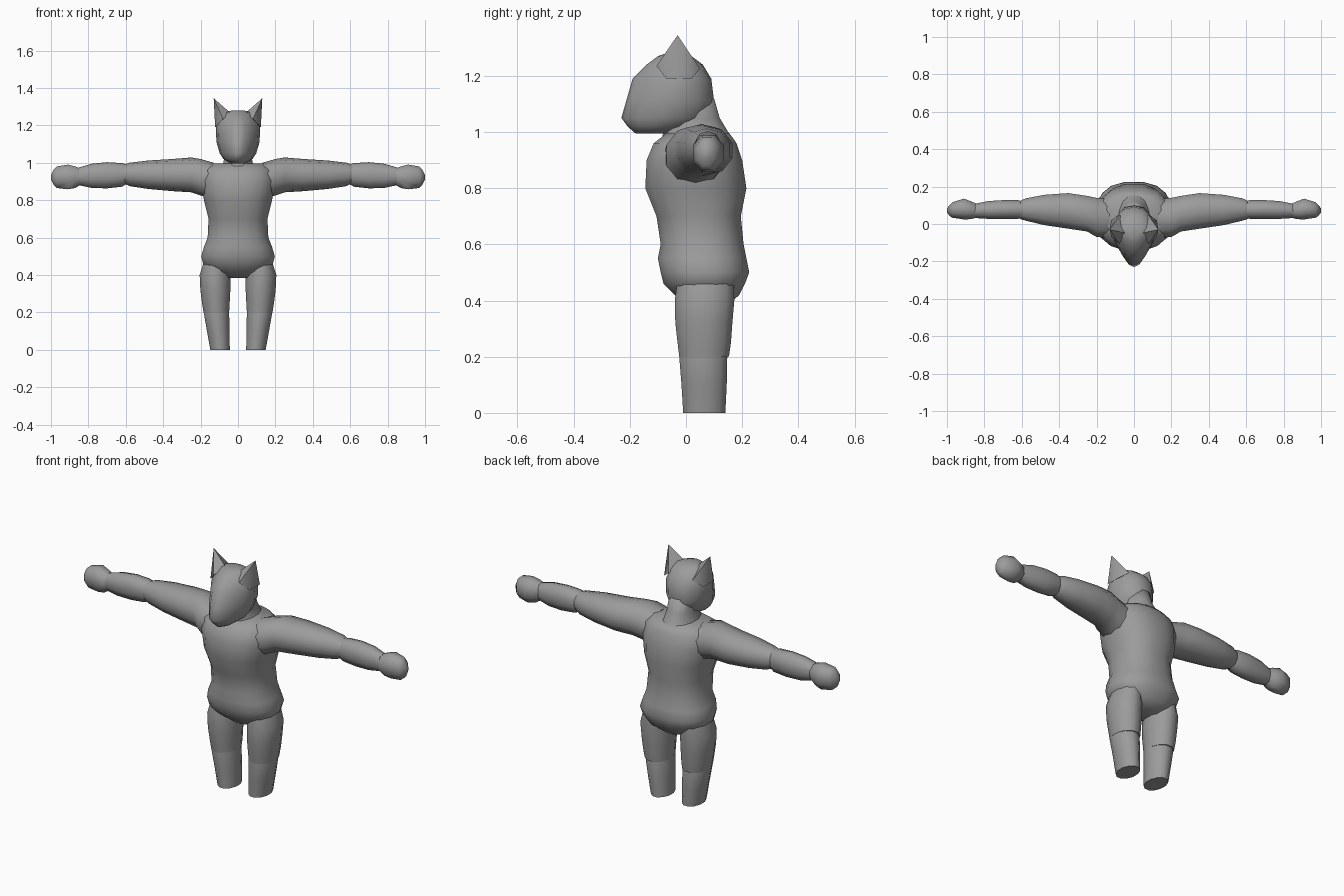
import bpy, bmesh, math
from mathutils import Vector

grey = bpy.data.materials.new("fur grey")
grey.diffuse_color = (0.33, 0.33, 0.33, 1)


def finish(name, bm, angle=50):
    bmesh.ops.recalc_face_normals(bm, faces=bm.faces)
    me = bpy.data.meshes.new(name)
    bm.to_mesh(me)
    bm.free()
    ob = bpy.data.objects.new(name, me)
    bpy.context.collection.objects.link(ob)
    me.materials.append(grey)
    bpy.ops.object.select_all(action='DESELECT')
    ob.select_set(True)
    bpy.context.view_layer.objects.active = ob
    bpy.ops.object.shade_smooth_by_angle(angle=math.radians(angle))
    return ob


def loft(name, rings, axis='Z', n=12, power=1.0, taper=0.0, side=1, angle=50):
    """Rings: position on the axis, then min and max of each cross direction."""
    bm = bmesh.new()
    loops = []
    for p, a0, a1, b0, b1 in rings:
        loop = []
        for i in range(n):
            t = 2 * math.pi * (i + 0.5) / n
            c, s = math.cos(t), math.sin(t)
            c = math.copysign(abs(c) ** power, c)
            s = math.copysign(abs(s) ** power, s) / math.cos(math.pi / n) ** power
            w = 1 + taper * s if s < 0 else 1
            a = (a0 + a1) / 2 + (a1 - a0) / 2 * c * w
            b = (b0 + b1) / 2 + (b1 - b0) / 2 * max(-1, min(1, s))
            co = (a, b, p) if axis == 'Z' else (p, a, b)
            loop.append(bm.verts.new((co[0] * side, co[1], co[2])))
        loops.append(loop)
    for l0, l1 in zip(loops, loops[1:]):
        for i in range(n):
            j = (i + 1) % n
            bm.faces.new((l0[i], l0[j], l1[j], l1[i]))
    bm.faces.new(loops[0])
    bm.faces.new(loops[-1])
    return finish(name, bm, angle)


def body_rings(rows):
    return [(z, -w, w, f, b) for z, w, f, b in rows]


# Torso from crotch to shoulders
loft("torso", body_rings([
    (0.385, 0.07, 0.0, 0.15), (0.42, 0.15, -0.04, 0.19), (0.46, 0.19, -0.08, 0.21),
    (0.50, 0.20, -0.09, 0.225), (0.55, 0.185, -0.10, 0.215), (0.60, 0.165, -0.09, 0.205),
    (0.70, 0.16, -0.105, 0.195), (0.80, 0.185, -0.145, 0.215), (0.90, 0.205, -0.14, 0.20),
    (0.96, 0.195, -0.115, 0.18), (0.995, 0.15, -0.07, 0.155)]),
    n=16, power=0.85, angle=80)

# Neck and head
loft("neck", body_rings([
    (0.93, 0.13, -0.10, 0.19), (1.0, 0.08, -0.08, 0.15), (1.05, 0.075, -0.08, 0.12),
    (1.12, 0.07, -0.07, 0.10)]), angle=80)
loft("head", body_rings([
    (0.995, 0.04, -0.18, -0.06), (1.02, 0.08, -0.208, 0.03), (1.05, 0.10, -0.23, 0.08),
    (1.11, 0.118, -0.213, 0.10), (1.19, 0.122, -0.19, 0.09), (1.24, 0.105, -0.14, 0.06),
    (1.27, 0.075, -0.10, 0.02), (1.28, 0.03, -0.07, -0.02)]),
    n=14, taper=0.4, angle=80)

for side, label in ((1, "left"), (-1, "right")):
    # Pointed ear with a folded front
    bm = bmesh.new()
    tip = bm.verts.new((0.13 * side, -0.03, 1.345))
    base = [bm.verts.new((x * side, y, z)) for x, y, z in (
        (0.035, -0.05, 1.262), (0.08, -0.105, 1.235), (0.122, -0.07, 1.19),
        (0.122, 0.02, 1.19), (0.075, 0.05, 1.225))]
    for i in range(5):
        bm.faces.new((base[i], base[(i + 1) % 5], tip))
    bm.faces.new(base)
    finish(label + "_ear", bm, 60)

    # Upper arm, forearm and hand
    loft(label + "_upper_arm", [
        (0.13, -0.08, 0.14, 0.80, 1.0), (0.20, -0.075, 0.145, 0.825, 1.02),
        (0.25, -0.045, 0.155, 0.842, 1.028), (0.35, -0.03, 0.17, 0.848, 1.02),
        (0.48, -0.01, 0.16, 0.86, 1.012), (0.58, 0.015, 0.14, 0.875, 1.0),
        (0.61, 0.025, 0.125, 0.89, 0.99)], axis='X', side=side, n=10)
    loft(label + "_forearm", [
        (0.59, 0.03, 0.12, 0.89, 0.99), (0.62, 0.025, 0.13, 0.872, 0.998),
        (0.70, 0.025, 0.13, 0.863, 1.003), (0.78, 0.025, 0.125, 0.865, 0.995),
        (0.85, 0.03, 0.11, 0.88, 0.975)], axis='X', side=side, n=10)
    loft(label + "_hand", [
        (0.83, 0.035, 0.105, 0.89, 0.965), (0.87, 0.022, 0.125, 0.865, 0.98),
        (0.91, 0.02, 0.14, 0.858, 0.99), (0.97, 0.03, 0.12, 0.865, 0.98),
        (0.985, 0.04, 0.105, 0.88, 0.965), (1.0, 0.06, 0.085, 0.91, 0.935)],
        axis='X', side=side, n=8)

    # Thigh overlapping the shin, leaving a fold behind the knee
    loft(label + "_thigh", [
        (0.47, 0.05, 0.185, -0.03, 0.17), (0.40, 0.038, 0.208, -0.04, 0.172),
        (0.32, 0.038, 0.204, -0.038, 0.165), (0.25, 0.042, 0.195, -0.03, 0.16),
        (0.20, 0.045, 0.187, -0.024, 0.153)], side=side)
    loft(label + "_shin", [
        (0.24, 0.05, 0.18, -0.02, 0.14), (0.20, 0.045, 0.186, -0.024, 0.147),
        (0.10, 0.043, 0.168, -0.016, 0.145), (0.0, 0.042, 0.15, -0.01, 0.14)], side=side)
